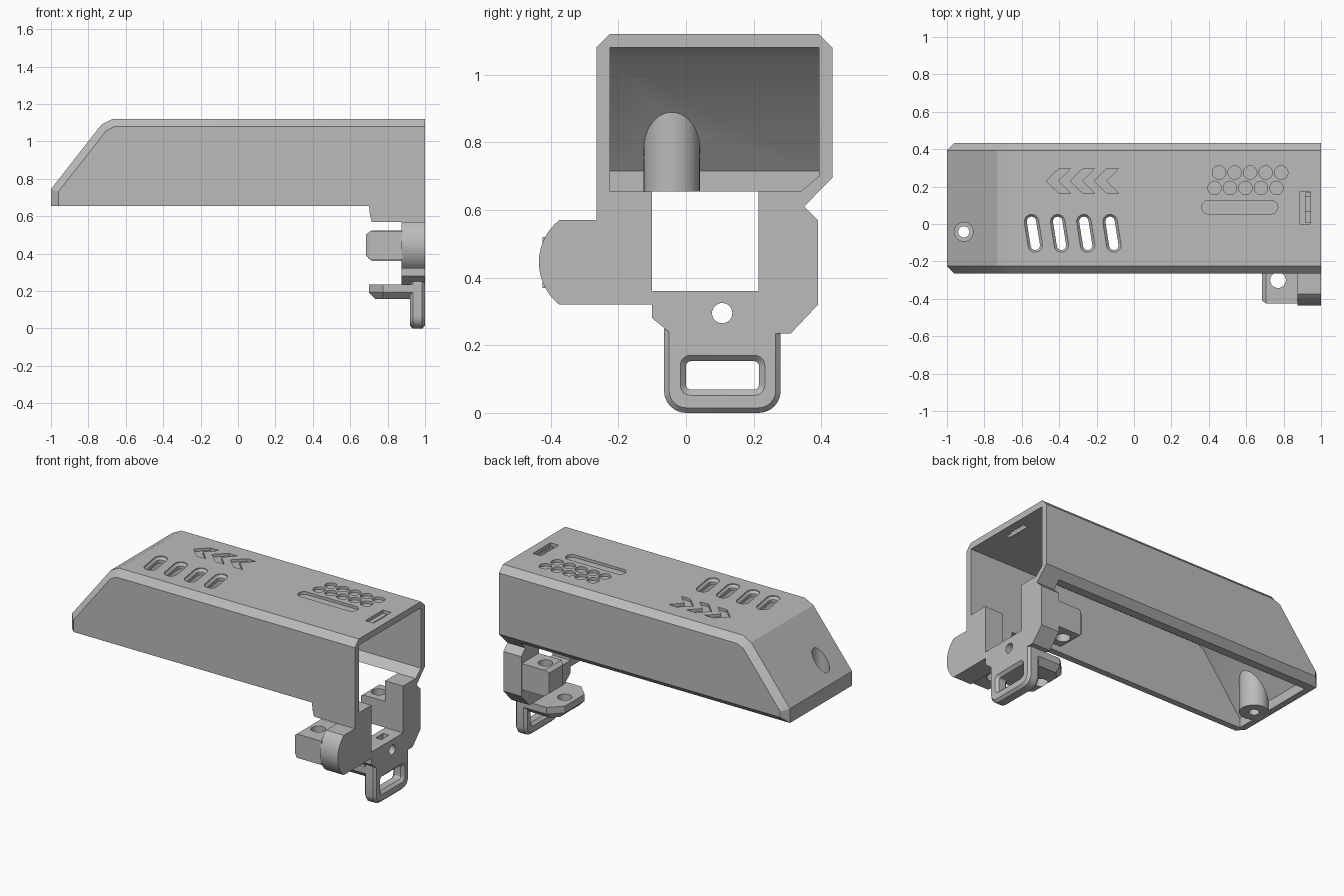
import bpy, bmesh, math
from math import sin, cos, pi, radians

if "Cube" in bpy.data.objects:
    bpy.data.objects.remove(bpy.data.objects["Cube"])

mat = bpy.data.materials.new("plain grey")
mat.diffuse_color = (0.5, 0.5, 0.5, 1)
mat.use_nodes = True
mat.node_tree.nodes["Principled BSDF"].inputs["Base Color"].default_value = mat.diffuse_color


def loft(name, rings):
    """Closed solid through a list of equal-length rings of 3D points."""
    bm = bmesh.new()
    vs = [[bm.verts.new(p) for p in r] for r in rings]
    n = len(vs[0])
    bm.faces.new(vs[0])
    bm.faces.new(vs[-1])
    for a, b in zip(vs, vs[1:]):
        for i in range(n):
            j = (i + 1) % n
            bm.faces.new((a[i], a[j], b[j], b[i]))
    bmesh.ops.recalc_face_normals(bm, faces=bm.faces)
    me = bpy.data.meshes.new(name)
    bm.to_mesh(me)
    bm.free()
    me.materials.append(mat)
    ob = bpy.data.objects.new(name, me)
    bpy.context.collection.objects.link(ob)
    return ob


def at(axis, pts, v):
    """Place a 2D outline on the plane axis = v."""
    if axis == 'x':
        return [(v, a, b) for a, b in pts]
    if axis == 'y':
        return [(a, v, b) for a, b in pts]
    return [(a, b, v) for a, b in pts]


def prism(name, axis, pts, lo, hi):
    return loft(name, [at(axis, pts, lo), at(axis, pts, hi)])


def rect(a0, a1, b0, b1):
    return [(a0, b0), (a1, b0), (a1, b1), (a0, b1)]


def circle(cx, cy, r, n=32):
    return [(cx + r * cos(2 * pi * i / n), cy + r * sin(2 * pi * i / n)) for i in range(n)]


def stadium(cx, cy, half, r, ang, n=10):
    """Round-ended slot; half is the distance from centre to end-arc centre."""
    out = []
    for s in (0, 1):
        for i in range(n + 1):
            t = -pi / 2 + pi * i / n + s * pi
            x, y = r * cos(t) + (half if s == 0 else -half), r * sin(t)
            out.append((cx + x * cos(ang) - y * sin(ang), cy + x * sin(ang) + y * cos(ang)))
    return out


def rrect(a0, a1, b0, b1, r, n=6):
    """Rounded rectangle."""
    out = []
    for k, (a, b) in enumerate([(a1 - r, b1 - r), (a0 + r, b1 - r), (a0 + r, b0 + r), (a1 - r, b0 + r)]):
        for i in range(n + 1):
            t = (k + i / n) * pi / 2
            out.append((a + r * cos(t), b + r * sin(t)))
    return out


def cut(target, *cutters):
    for c in cutters:
        m = target.modifiers.new("cut", 'BOOLEAN')
        m.operation, m.solver, m.object = 'DIFFERENCE', 'EXACT', c
        bpy.context.view_layer.update()
        dg = bpy.context.evaluated_depsgraph_get()
        me = bpy.data.meshes.new_from_object(target.evaluated_get(dg))
        target.modifiers.clear()
        target.data = me


def remove(*obs):
    for o in obs:
        bpy.data.objects.remove(o)


# Outer shell with sloped nose and chamfered long edges
Y0, Y1, ZB = -0.265, 0.433, 0.655
side = [(-1, ZB), (-1, .745), (-.73, 1.09), (-.67, 1.12), (1, 1.12), (1, ZB)]
shell = prism("shell", 'y', side, Y0, Y1)
bm = bmesh.new()
bm.from_mesh(shell.data)
edges = []
for e in bm.edges:
    a, b = e.verts[0].co, e.verts[1].co
    along = abs(a.y - b.y) < 1e-5
    mouth = a.x > .99 and b.x > .99
    front_bottom = a.y < 0 and max(a.z, b.z) < ZB + .001
    if along and not mouth and not front_bottom:
        edges.append(e)
bmesh.ops.bevel(bm, geom=edges, offset=.04, segments=1, affect='EDGES')
bm.to_mesh(shell.data)
bm.free()

# Hollow interior, open at the bottom and the right end
cutters = [prism("cavity", 'y', [(-.96, .5), (-.96, .715), (-.70, 1.055), (-.66, 1.08),
                                 (1.1, 1.08), (1.1, .5)], Y0 + .04, Y1 - .04)]
# Tilted through slots with chamfered rims
for i in range(4):
    cx, tilt = -.538 + .14 * i, radians(99)
    small, big = stadium(cx, -.05, .065, .025, tilt), stadium(cx, -.05, .063, .039, tilt)
    cutters.append(loft("slot", [at('z', small, 1.0), at('z', small, 1.10),
                                 at('z', big, 1.115), at('z', big, 1.2)]))
# Engraved arrows
for i in range(3):
    x = -.47 + .128 * i
    arrow = [(x, .23), (x + .07, .297), (x + .132, .297), (x + .065, .23),
             (x + .132, .163), (x + .07, .163)]
    cutters.append(prism("arrow", 'z', arrow, 1.103, 1.2))
# Two rows of round dimples and a long groove
for row, (x0, y) in enumerate([(.455, .275), (.43, .193)]):
    for i in range(5):
        cutters.append(prism("dimple", 'z', circle(x0 + .083 * i, y, .036, 24), 1.103, 1.2))
cutters.append(prism("groove", 'z', stadium(.565, .09, .168, .036, 0), 1.103, 1.2))
# Stepped rectangular slit
cutters.append(prism("slit_step", 'z', rect(.888, .945, 0, .175), 1.10, 1.2))
cutters.append(prism("slit", 'z', rect(.917, .944, .008, .167), 1.0, 1.2))
cut(shell, *cutters)
remove(*cutters)

# Inward lip along the lower back edge
prism("back_lip", 'x', [(.34, ZB), (.393, ZB), (.41, .672), (.41, .71), (.393, .70)], -.97, 1)

# Screw boss in the nose
BX, BY = -.91, -.042
ring = circle(BX, BY, .083, 40)
boss = loft("nose_boss", [at('z', ring, ZB),
                          [(x, y, (x + .975) * 1.278 + .745) for x, y in ring]])
bore = prism("bore", 'z', circle(BX, BY, .03), .5, 1.3)
counterbore = prism("counterbore", 'z', circle(BX, BY, .05), .76, 1.3)
cut(boss, bore, counterbore)
cut(shell, bore, counterbore)
remove(bore, counterbore)

# Skirt below the front wall
prism("front_skirt", 'y', [(.70, .66), (.705, .61), (.715, .57), (1, .57), (1, .66)], Y0, Y0 + .04)

# U-shaped end bracket with a rounded front lobe
arc = []
for i in range(17):
    t = radians(51.4) * (1 - i / 8)
    arc.append((-.275 - .16 * cos(t), .445 - .16 * sin(t)))
outline = [(-.265, ZB), (-.10, ZB), (-.10, .36), (.215, .36), (.215, ZB), (.393, ZB),
           (.35, .61), (.39, .57), (.39, .32), (.31, .235), (-.045, .235), (-.10, .28),
           (-.10, .32)] + arc + [(-.265, .57)]
bracket = prism("end_bracket", 'x', outline, .875, 1)
screw = prism("screw", 'x', circle(.107, .295, .03), .6, 1.2)
nut = prism("nut_slot", 'z', rect(.91, .95, .07, .145), .265, .5)
cut(bracket, screw, nut)


# Clamp ears with vertical holes
def ear(name, x0, y0, y1, z0, z1, hy):
    full, tip = rect(y0, y1, z0, z1), rect(y0 + .015, y1 - .015, z0 + .018, z1 - .018)
    ob = loft(name, [at('x', tip, x0), at('x', full, x0 + .022), at('x', full, .88)])
    hole = prism("hole", 'z', circle(.77, hy, .042), .1, .8)
    cut(ob, hole)
    remove(hole)


ear("front_ear", .685, -.425, -.18, .37, .52, -.30)
ear("back_ear", .695, .215, .385, .36, .525, .30)

# Horizontal lower tab
def tab_outline(d):
    c = .075
    return [(.97, -.065 + d), (.97, .28 - d), (.70 + c, .28 - d), (.70 + d, .28 - c),
            (.70 + d, -.065 + c), (.70 + c, -.065 + d)]


tab = loft("lower_tab", [at('z', tab_outline(.035), .157), at('z', tab_outline(0), .192),
                         at('z', tab_outline(0), .235)])
hole = prism("hole", 'z', circle(.77, .107, .042), 0, .4)
cut(tab, hole)

# Strap loop
loop_full = rrect(-.065, .28, 0, .31, .065)
loop_in = rrect(-.05, .265, .015, .295, .05)
strap = loft("strap_loop", [at('x', loop_in, .92), at('x', loop_full, .935),
                            at('x', loop_full, .985), at('x', loop_in, 1)])
wide, narrow = rrect(-.017, .233, .052, .170, .03), rrect(0, .216, .069, .153, .015)
window = loft("window", [at('x', wide, .85), at('x', wide, .92), at('x', narrow, .937),
                         at('x', narrow, .983), at('x', wide, 1), at('x', wide, 1.1)])
cut(strap, window, screw, nut)
# Clear the tab out of the loop window
clear = prism("clear", 'x', narrow, .925, 1.1)
cut(tab, clear)
remove(window, screw, nut, hole, clear)

# Smooth curved faces, keep hard edges
for ob in bpy.context.collection.objects:
    me = ob.data
    for p in me.polygons:
        p.use_smooth = True
    me.set_sharp_from_angle(angle=radians(25))
